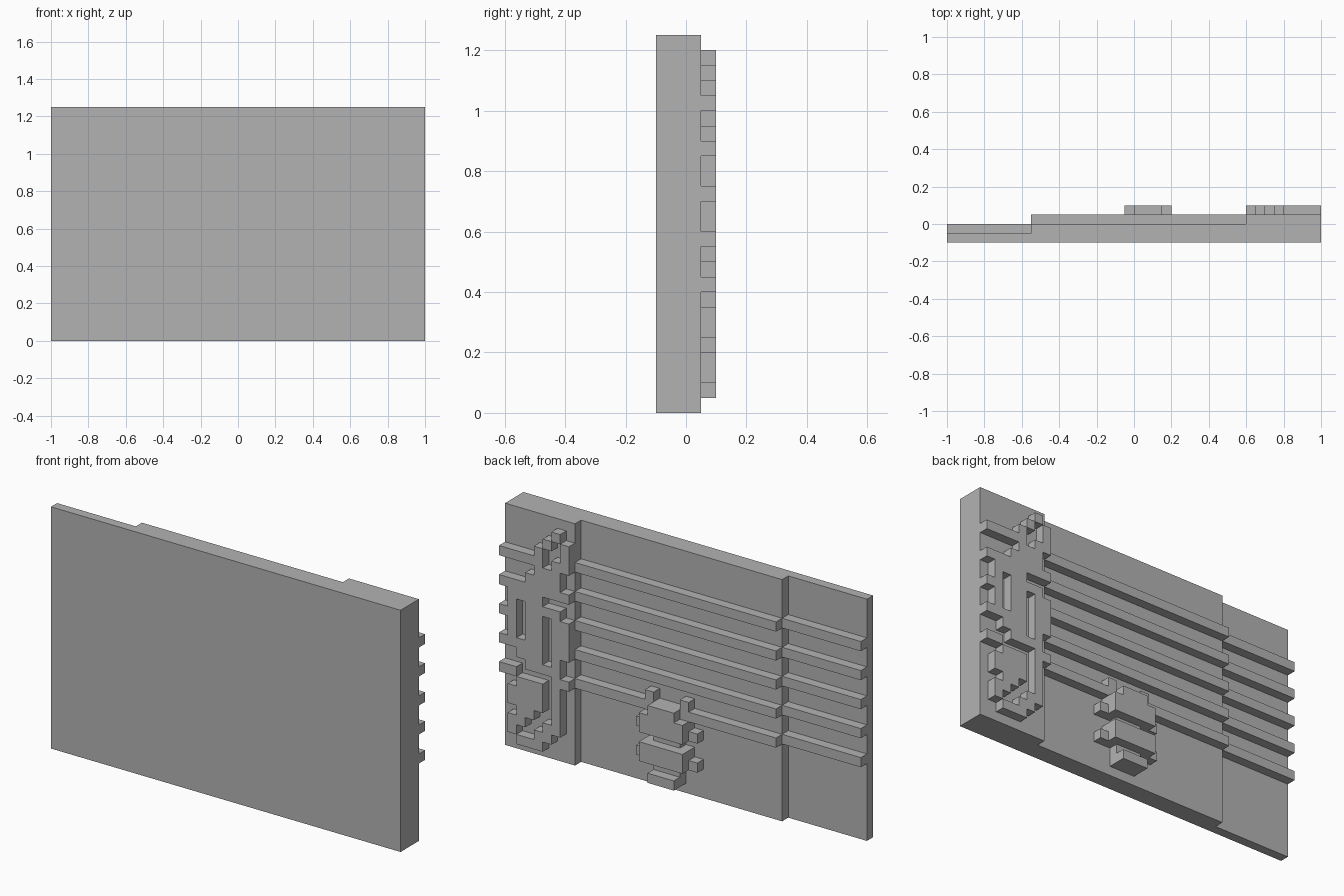
import bpy
import bmesh
from mathutils import Vector

cube = bpy.data.objects.get("Cube")
if cube:
    bpy.data.objects.remove(cube, do_unlink=True)

U = 0.05  # one block

grey = bpy.data.materials.new("plain grey")
grey.use_nodes = True
COLOUR = (0.45, 0.45, 0.45, 1)
grey.diffuse_color = COLOUR
grey.node_tree.nodes["Principled BSDF"].inputs["Base Color"].default_value = COLOUR


def finish(name, bm):
    bmesh.ops.recalc_face_normals(bm, faces=bm.faces)
    mesh = bpy.data.meshes.new(name)
    bm.to_mesh(mesh)
    bm.free()
    mesh.materials.append(grey)
    obj = bpy.data.objects.new(name, mesh)
    bpy.context.collection.objects.link(obj)
    return obj


def prism(name, outline, bottom, height):
    """Extrude an outline in x and y upwards."""
    bm = bmesh.new()
    face = bm.faces.new([bm.verts.new((x, y, bottom)) for x, y in outline])
    top = bmesh.ops.extrude_face_region(bm, geom=[face])["geom"]
    bmesh.ops.translate(bm, vec=(0, 0, height),
                        verts=[v for v in top if isinstance(v, bmesh.types.BMVert)])
    return finish(name, bm)


def relief(name, rows, column, top_row, y, depth):
    """Raise the # cells of a pattern from the back; columns run from +x to -x."""
    bm = bmesh.new()
    corners = {}

    def corner(c, r):
        if (c, r) not in corners:
            corners[c, r] = bm.verts.new((1 - c * U, y, r * U))
        return corners[c, r]

    for i, row in enumerate(rows):
        r = top_row - i
        for j, cell in enumerate(row):
            if cell == "#":
                c = column + j
                bm.faces.new([corner(c, r), corner(c + 1, r),
                              corner(c + 1, r + 1), corner(c, r + 1)])
    top = bmesh.ops.extrude_face_region(bm, geom=bm.faces[:])["geom"]
    bmesh.ops.translate(bm, vec=Vector((0, depth, 0)),
                        verts=[v for v in top if isinstance(v, bmesh.types.BMVert)])
    bmesh.ops.dissolve_limit(bm, angle_limit=0.01, verts=bm.verts[:], edges=bm.edges[:])
    return finish(name, bm)


# Stepped backing panel
STEP_A, STEP_B = 0.6, -0.55
prism("stepped_panel", [(-1, -0.1), (1, -0.1), (1, U), (STEP_A, U), (STEP_A, 0),
                        (STEP_B, 0), (STEP_B, -U), (-1, -U)], 0, 1.25)

# Five long bars that follow the two lower steps
for i in range(5):
    prism(f"bar_{i + 1}", [(STEP_A, 0), (STEP_A, U), (STEP_B, U), (STEP_B, 0),
                           (-1, 0), (-1, -U), (STEP_B, -U), (STEP_B, 0.0001)],
          0.4 + 0.15 * i, U)

# Clef with the bar ends beside it
relief("clef", [
    "......#.",
    ".....#.#",
    "....#..#",
    "#####.##",
    "....###.",
    "...####.",
    "########",
    ".####...",
    ".#.####.",
    "##.##.##",
    ".#.##.##",
    ".#.##.##",
    "#####.##",
    "..###.#.",
    "...####.",
    "##....##",
    "..###.#.",
    ".####.#.",
    ".####.#.",
    "..##..#.",
    ".##..##.",
    ".#..##..",
    "..###...",
], 0, 23, U, U)

# Small beetle: lower layer with feelers and legs, then the raised shell
relief("beetle_base", [
    ".#...#.",
    "..###..",
    ".#####.",
    "#######",
    "..###..",
    ".#####.",
    "#######",
    "..###..",
    "..###..",
], 15, 9, 0, U)

relief("beetle_shell", [
    ".###.",
    "#####",
    "#####",
    ".....",
    "#####",
    "#####",
    ".....",
    ".###.",
], 16, 8, U, U)
